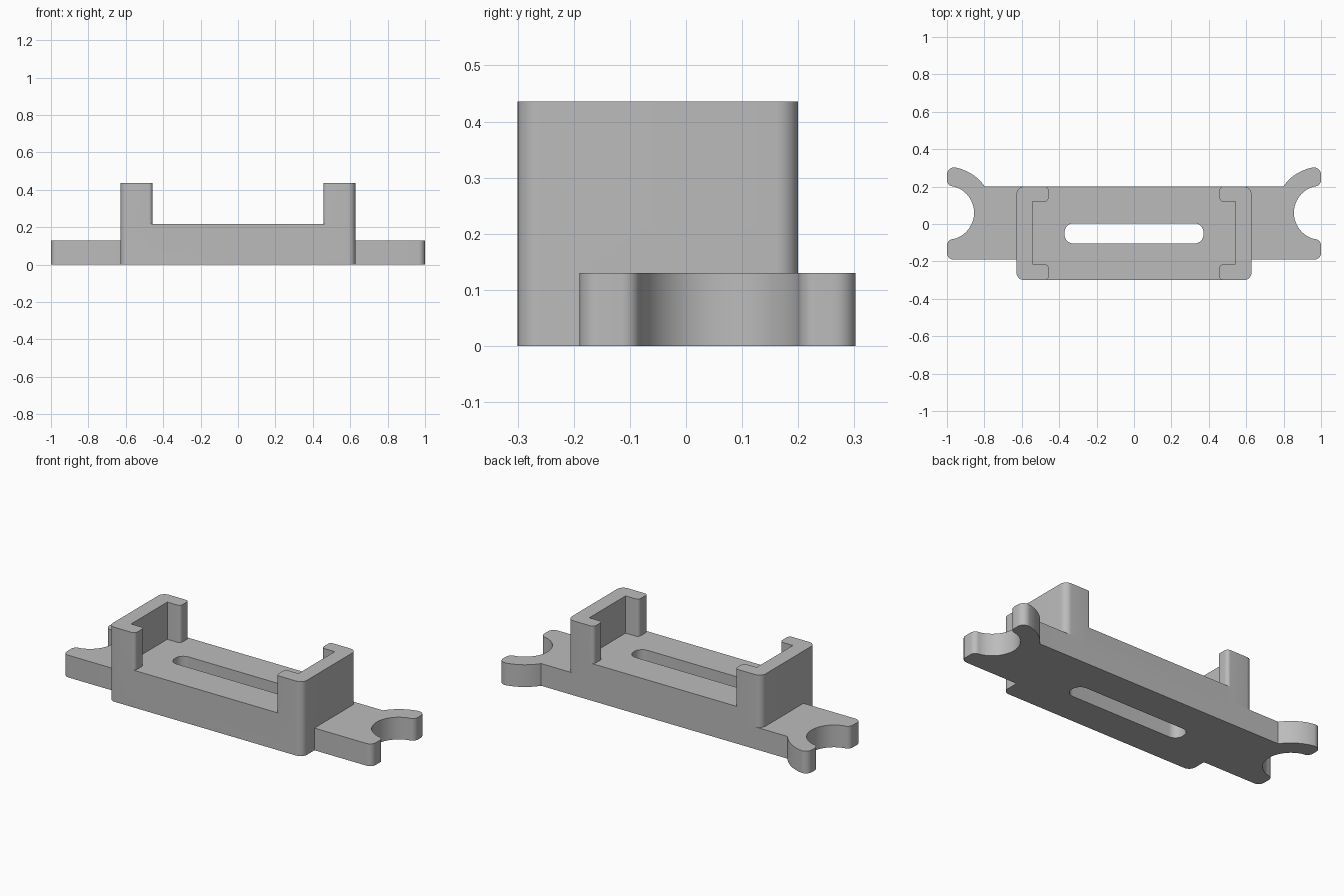
import bpy
import bmesh
from math import sin, cos, tan, radians
from mathutils import Vector

if "Cube" in bpy.data.objects:
    bpy.data.objects.remove(bpy.data.objects["Cube"])

grey = bpy.data.materials.new("plain_grey")
grey.use_nodes = True
GREY = (0.5, 0.5, 0.5, 1)
grey.diffuse_color = GREY
grey.node_tree.nodes["Principled BSDF"].inputs["Base Color"].default_value = GREY


def rounded(corners, steps=8):
    """Outline from (x, y, radius) corners, each rounded by its radius."""
    out = []
    for i, (x, y, r) in enumerate(corners):
        p = Vector((x, y))
        if r == 0:
            out.append(p)
            continue
        a = (Vector(corners[i - 1][:2]) - p).normalized()
        b = (Vector(corners[(i + 1) % len(corners)][:2]) - p).normalized()
        half = a.angle(b) / 2
        centre = p + (a + b).normalized() * r / sin(half)
        start, end = p + a * r / tan(half) - centre, p + b * r / tan(half) - centre
        sweep = start.angle(end)
        for k in range(steps + 1):
            t = k / steps
            out.append(centre + (start * sin((1 - t) * sweep)
                                 + end * sin(t * sweep)) / sin(sweep))
    return out


def arc(cx, cy, r, a0, a1, steps):
    angles = [radians(a0 + (a1 - a0) * k / steps) for k in range(steps + 1)]
    return [(cx + r * cos(a), cy + r * sin(a), 0) for a in angles]


def prism(name, corners, z0, z1, mirror=False):
    """Upright solid with the given outline."""
    points = rounded(corners)
    if mirror:
        points = [Vector((-p.x, p.y)) for p in reversed(points)]
    bm = bmesh.new()
    face = bm.faces.new([bm.verts.new((p.x, p.y, z0)) for p in points])
    top = bmesh.ops.extrude_face_region(bm, geom=[face])["geom"]
    bmesh.ops.translate(bm, vec=(0, 0, z1 - z0),
                        verts=[v for v in top if isinstance(v, bmesh.types.BMVert)])
    bmesh.ops.recalc_face_normals(bm, faces=bm.faces)
    mesh = bpy.data.meshes.new(name)
    bm.to_mesh(mesh)
    bm.free()
    mesh.materials.append(grey)
    obj = bpy.data.objects.new(name, mesh)
    bpy.context.collection.objects.link(obj)
    return obj


def combine(body, other, operation):
    mod = body.modifiers.new("combine", "BOOLEAN")
    mod.object, mod.operation, mod.solver = other, operation, "EXACT"
    bpy.context.view_layer.objects.active = body
    bpy.ops.object.modifier_apply(modifier=mod.name)
    bpy.data.objects.remove(other)


W, FRONT, BACK, R = 0.628, -0.3, 0.2, 0.04

# Central block
body = prism("mounting_bracket", [(-W, FRONT, R), (W, FRONT, R),
                                  (W, BACK, R), (-W, BACK, R)], 0, 0.218)

# C-shaped end clamp, opening towards the middle
clamp = [(W, FRONT, R), (W, BACK, R),
         (0.457, BACK, 0.02), (0.457, 0.12, 0.02), (0.542, 0.12, 0),
         (0.542, -0.215, 0), (0.457, -0.215, 0.02), (0.457, FRONT, 0.02)]

# Side arm with a round scallop between two prongs
arm = [(0.5, -0.19, 0), (1, -0.19, 0.035), (1, -0.085, 0.033)]
arm += arc(1, 0.06, 0.145, 255, 105, 28)
arm += [(1, 0.205, 0.033), (1, 0.306, 0.038)]
arm += arc(1, 0.06, 0.246, 100, 145.3, 12)
arm += [(0.5, BACK, 0)]

for flip in (False, True):
    combine(body, prism("end_clamp", clamp, 0.1, 0.436, flip), "UNION")
    combine(body, prism("side_arm", arm, 0, 0.13, flip), "UNION")

# Long slot through the block
slot = [(-0.372, -0.105, 0.05), (0.372, -0.105, 0.05),
        (0.372, 0.004, 0.05), (-0.372, 0.004, 0.05)]
combine(body, prism("slot_cutter", slot, -0.1, 0.4), "DIFFERENCE")

bpy.ops.object.select_all(action="DESELECT")
body.select_set(True)
bpy.context.view_layer.objects.active = body
bpy.ops.object.shade_smooth_by_angle(angle=radians(30))
